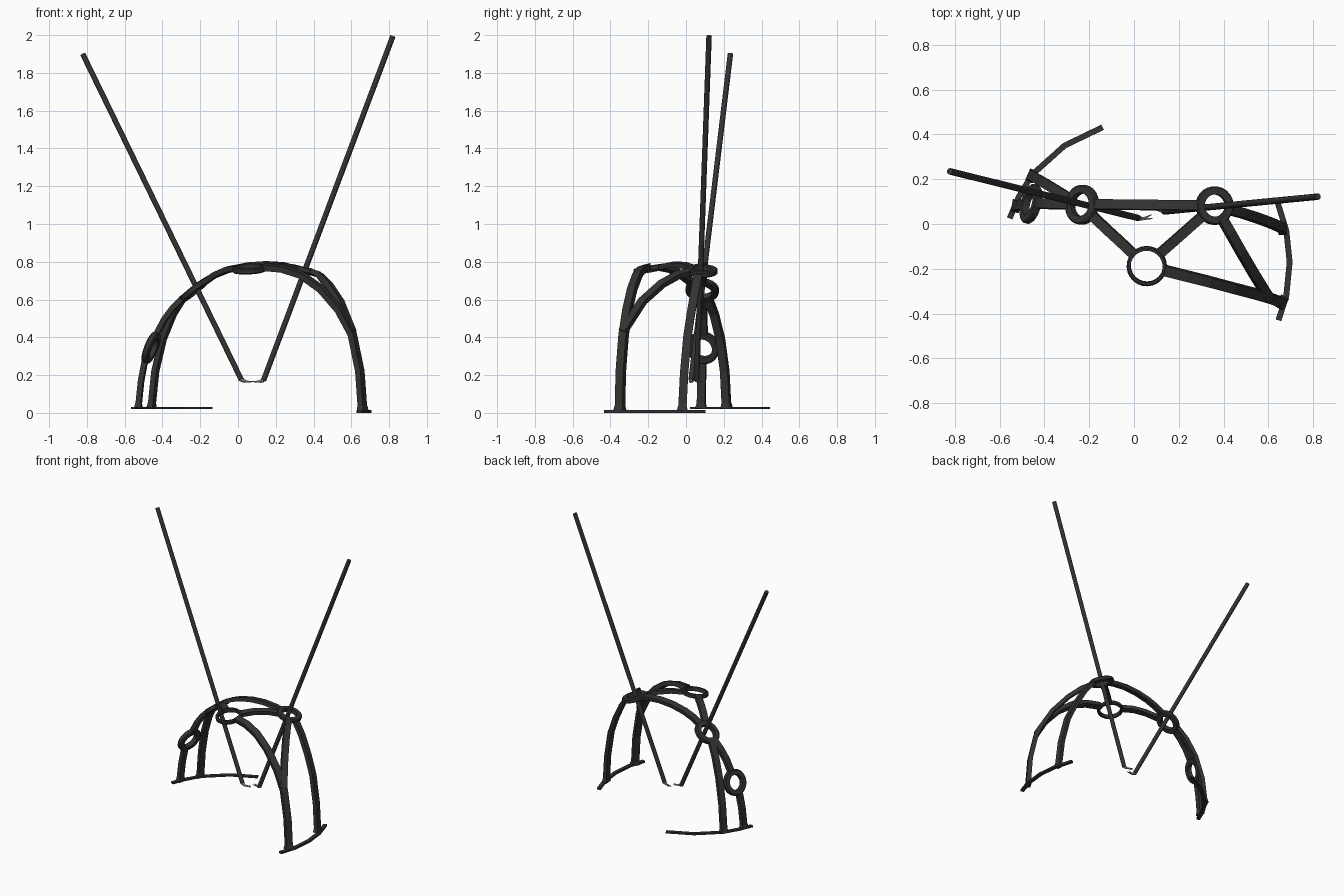
import bpy, bmesh, math
from mathutils import Vector

cube = bpy.data.objects.get("Cube")
if cube:
    bpy.data.objects.remove(cube, do_unlink=True)


def material(name, value):
    m = bpy.data.materials.new(name)
    m.use_nodes = True
    c = (value, value, value, 1)
    m.diffuse_color = c
    m.node_tree.nodes["Principled BSDF"].inputs["Base Color"].default_value = c
    return m


DARK = material("dark grey", 0.033)
STEEL = material("light steel", 0.4)
CENTRE = Vector((0.08, -0.02, 0.08))


def finish(name, bm, mat, smooth=False):
    bmesh.ops.recalc_face_normals(bm, faces=bm.faces)
    me = bpy.data.meshes.new(name)
    bm.to_mesh(me)
    bm.free()
    me.materials.append(mat)
    ob = bpy.data.objects.new(name, me)
    bpy.context.collection.objects.link(ob)
    if smooth:
        bpy.ops.object.select_all(action='DESELECT')
        ob.select_set(True)
        bpy.context.view_layer.objects.active = ob
        bpy.ops.object.shade_smooth_by_angle(angle=math.radians(35))
    return ob


def band(name, pts, width=0.044, thick=0.028, up=None, foot=False):
    """Sweep a rectangle along a path, facing away from the dome centre."""
    pts = [Vector(p) for p in pts]
    widths = [width] * len(pts)
    if foot:  # flared end where a leg meets its base rail
        end, prev = pts[-1], pts[-2]
        pts.insert(-1, end + (prev - end).normalized() * 0.03)
        widths = [width] * (len(pts) - 1) + [width * 1.3]
    bm = bmesh.new()
    rings = []
    for i, p in enumerate(pts):
        t = (pts[min(i + 1, len(pts) - 1)] - pts[max(i - 1, 0)]).normalized()
        n = Vector(up) if up else p - CENTRE
        side = t.cross(n).normalized()
        n = side.cross(t).normalized()
        w, h = widths[i] / 2, thick / 2 * widths[i] / width
        rings.append([bm.verts.new(p + side * a * w + n * b * h)
                      for a, b in ((-1, -1), (1, -1), (1, 1), (-1, 1))])
    for r, s in zip(rings, rings[1:]):
        for k in range(4):
            bm.faces.new((r[k], r[(k + 1) % 4], s[(k + 1) % 4], s[k]))
    bm.faces.new(rings[0])
    bm.faces.new(rings[-1])
    return finish(name, bm, DARK)


def ring(name, centre, normal, outer, inner, thick=0.03, seg=24):
    """Flat port ring with a bevelled rectangular section."""
    c = thick * 0.2
    h = thick / 2
    prof = [(inner, -h), (outer - c, -h), (outer, -h + c),
            (outer, h - c), (outer - c, h), (inner, h)]
    bm = bmesh.new()
    loops = []
    for i in range(seg):
        a = 2 * math.pi * i / seg
        loops.append([bm.verts.new((r * math.cos(a), r * math.sin(a), z)) for r, z in prof])
    n = len(prof)
    for i in range(seg):
        a, b = loops[i], loops[(i + 1) % seg]
        for k in range(n):
            bm.faces.new((a[k], b[k], b[(k + 1) % n], a[(k + 1) % n]))
    ob = finish(name, bm, DARK, True)
    ob.rotation_mode = 'QUATERNION'
    ob.rotation_quaternion = Vector(normal).to_track_quat('Z', 'Y')
    ob.location = centre
    return ob


def rod(name, a, b, r1, r2, mat, seg=16):
    """Straight round bar between two points."""
    a, b = Vector(a), Vector(b)
    bm = bmesh.new()
    bmesh.ops.create_cone(bm, cap_ends=True, segments=seg, radius1=r1, radius2=r2,
                          depth=(b - a).length)
    ob = finish(name, bm, mat, True)
    ob.rotation_mode = 'QUATERNION'
    ob.rotation_quaternion = (b - a).to_track_quat('Z', 'Y')
    ob.location = (a + b) / 2
    return ob


# Port rings
ring("right_ring", (-0.232, 0.086, 0.65), (-0.62, 0.08, 0.78), 0.089, 0.052, 0.034)
ring("left_ring", (0.36, 0.082, 0.752), (0.27, 0.03, 0.96), 0.086, 0.05)
ring("front_ring", (0.057, -0.188, 0.762), (-0.04, -0.17, 0.98), 0.09, 0.072, 0.03)
ring("side_ring", (-0.46, 0.09, 0.345), (-0.9, 0.24, 0.36), 0.09, 0.053, 0.034)

# Dome straps between the rings
band("top_strap", [(-0.175, 0.088, 0.698), (-0.12, 0.087, 0.73), (-0.05, 0.086, 0.758),
                   (0.05, 0.085, 0.78), (0.15, 0.084, 0.787), (0.24, 0.083, 0.78),
                   (0.3, 0.082, 0.767)])
band("right_front_strap", [(-0.182, 0.034, 0.688), (-0.12, -0.025, 0.733),
                           (-0.06, -0.08, 0.76), (-0.005, -0.132, 0.77)])
band("left_front_strap", [(0.117, -0.13, 0.774), (0.18, -0.075, 0.785),
                          (0.25, -0.013, 0.782), (0.305, 0.035, 0.765)])
band("side_strap", [(-0.288, 0.088, 0.612), (-0.345, 0.089, 0.555),
                    (-0.39, 0.09, 0.495), (-0.432, 0.092, 0.415)])
band("left_brace", [(0.39, 0.03, 0.748), (0.43, -0.04, 0.732), (0.48, -0.128, 0.683),
                    (0.54, -0.23, 0.592), (0.605, -0.335, 0.43)])

# Legs running down to the base rails
band("front_left_leg", [(0.135, -0.207, 0.772), (0.235, -0.232, 0.763), (0.335, -0.257, 0.73),
                        (0.44, -0.285, 0.655), (0.535, -0.31, 0.545), (0.605, -0.33, 0.415),
                        (0.645, -0.345, 0.22), (0.66, -0.35, 0.01)], 0.046, 0.032, foot=True)
band("back_left_leg", [(0.425, 0.064, 0.73), (0.485, 0.048, 0.65), (0.55, 0.027, 0.53),
                       (0.605, 0.007, 0.40), (0.645, -0.01, 0.21),
                       (0.663, -0.02, 0.01)], foot=True)
band("back_right_leg", [(-0.288, 0.115, 0.612), (-0.345, 0.15, 0.52), (-0.398, 0.182, 0.39),
                        (-0.438, 0.205, 0.22), (-0.458, 0.215, 0.025)], foot=True)
band("side_leg", [(-0.493, 0.086, 0.275), (-0.513, 0.083, 0.17),
                  (-0.528, 0.08, 0.025)], foot=True)

# Thin curved base rails
band("left_base_rail", [(0.645, -0.43, 0.007), (0.68, -0.32, 0.007), (0.695, -0.17, 0.007),
                        (0.68, -0.03, 0.007), (0.64, 0.1, 0.007)], 0.026, 0.014, (0, 0, 1))
band("right_base_rail", [(-0.555, 0.025, 0.026), (-0.515, 0.12, 0.026), (-0.455, 0.22, 0.026),
                         (-0.31, 0.35, 0.026), (-0.14, 0.432, 0.026)], 0.026, 0.012, (0, 0, 1))

# Instrument shafts with wrist and gripping jaws
TOOLS = [("right", (-0.822, 0.235, 1.9), (0.018, 0.027, 0.175), (0.04, 0.023, 0.166),
          (0.08, 0.033, 0.165)),
         ("left", (0.82, 0.122, 1.995), (0.135, 0.056, 0.172), (0.115, 0.062, 0.166),
          (0.075, 0.076, 0.165))]
for side, top, low, wrist, tip in TOOLS:
    rod(side + "_shaft", low, top, 0.0145, 0.0145, DARK)
    rod(side + "_wrist", low, wrist, 0.011, 0.008, STEEL, 10)
    w, t = Vector(wrist), Vector(tip)
    spread = (t - w).cross(Vector((0, 0, 1))).normalized() * 0.009
    for jaw, s in (("upper", 1), ("lower", -1)):
        rod(f"{side}_{jaw}_jaw", w, t + spread * s, 0.006, 0.002, STEEL, 8)
